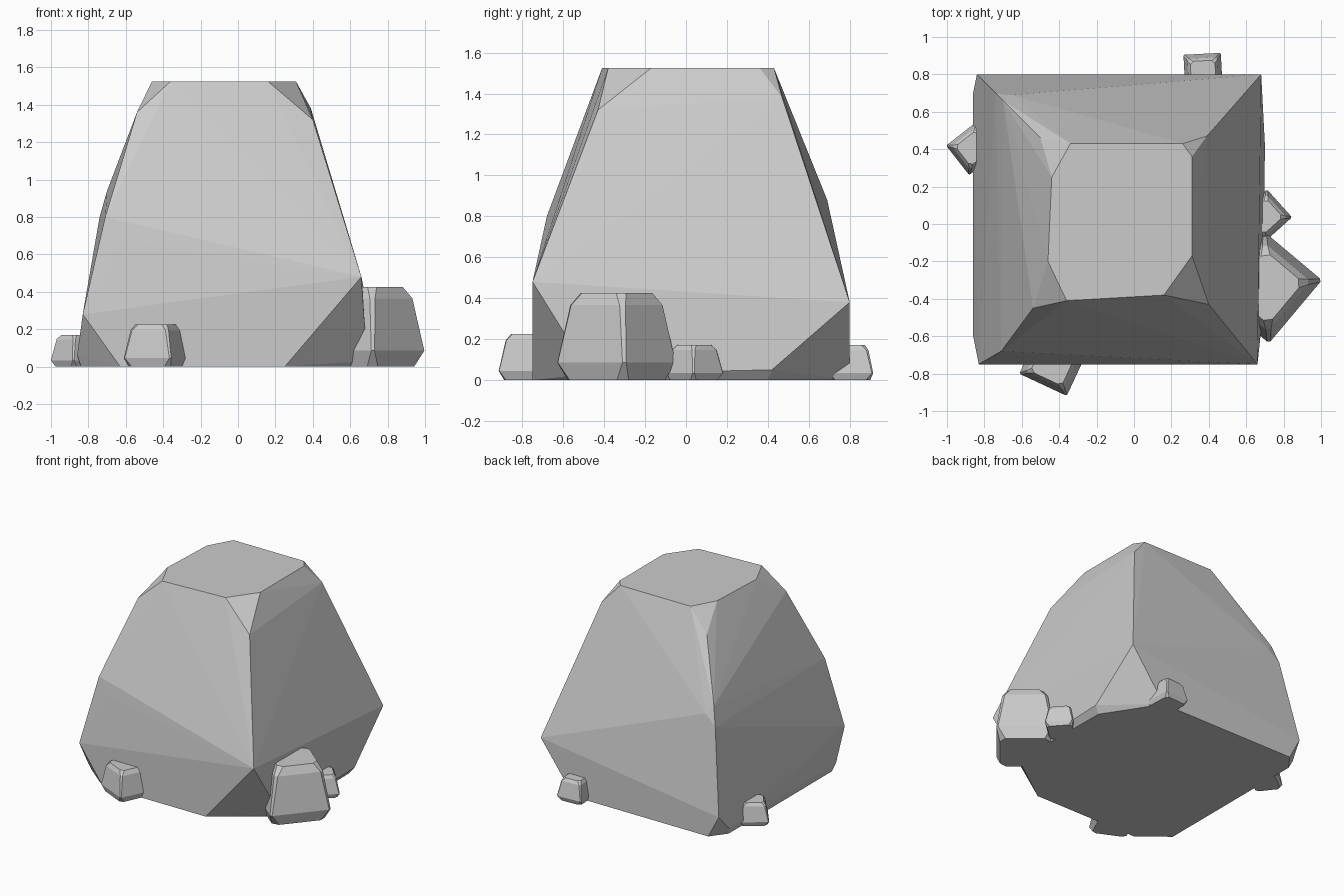
import bpy, bmesh
from math import radians
from mathutils import Vector, Matrix

if "Cube" in bpy.data.objects:
    bpy.data.objects.remove(bpy.data.objects["Cube"])


def hull_object(name, points, matrix=Matrix.Identity(4)):
    bm = bmesh.new()
    for p in points:
        bm.verts.new(matrix @ Vector(p))
    res = bmesh.ops.convex_hull(bm, input=bm.verts)
    loose = [v for v in bm.verts if not v.link_faces]
    bmesh.ops.delete(bm, geom=loose, context='VERTS')
    bmesh.ops.dissolve_limit(bm, angle_limit=radians(1.0), verts=bm.verts, edges=bm.edges)
    bmesh.ops.recalc_face_normals(bm, faces=bm.faces)
    me = bpy.data.meshes.new(name)
    bm.to_mesh(me)
    bm.free()
    ob = bpy.data.objects.new(name, me)
    bpy.context.collection.objects.link(ob)
    return ob


# Main boulder: chipped, tapering block
T = 1.525
boulder = [
    # top facet
    (-0.36, -0.41, T), (0.16, -0.38, T), (0.31, -0.17, T), (0.31, 0.36, T),
    (0.26, 0.43, T), (-0.34, 0.43, T), (-0.44, 0.25, T), (-0.46, -0.20, T),
    # shoulder corners
    (-0.54, -0.45, 1.36), (0.40, -0.43, 1.32), (0.39, 0.47, 1.38), (-0.50, 0.46, 1.36),
    # chipped waist corners on the left
    (-0.71, -0.68, 0.80), (-0.63, -0.70, 0.68), (-0.75, -0.70, 0.60),
    (-0.70, 0.66, 0.94), (-0.65, 0.69, 0.88), (-0.74, 0.70, 0.80),
    # widest corners
    (0.66, -0.75, 0.48), (0.68, 0.80, 0.38), (-0.84, 0.80, 0.17), (-0.83, -0.75, 0.28),
    # chipped base
    (0.25, -0.75, 0), (0.69, -0.47, 0.03), (0.70, 0.42, 0.05), (0.67, -0.45, 0),
    (0.66, 0.40, 0), (0.40, 0.80, 0), (-0.75, 0.80, 0), (-0.86, 0.70, 0.05),
    (-0.84, 0.68, 0), (-0.86, -0.60, 0.06), (-0.84, -0.58, 0), (-0.63, -0.75, 0),
]
hull_object("boulder", boulder)


# Small stones: stacked cut-corner rectangles, hulled
def stone(name, x, y, a, b, h, rot):
    pts = []
    for z, s, c in ((0, 0.88, 0.22), (0.2, 1.0, 0.06), (0.86, 0.80, 0.12), (1.0, 0.66, 0.25)):
        for sx in (-1, 1):
            for sy in (-1, 1):
                pts.append((sx * a * s * (1 - c), sy * b * s, z * h))
                pts.append((sx * a * s, sy * b * s * (1 - c), z * h))
    m = Matrix.Translation((x, y, 0)) @ Matrix.Rotation(radians(rot), 4, 'Z')
    hull_object(name, pts, m)


stone("large_stone_right", 0.71, -0.34, 0.22, 0.20, 0.425, 50)
stone("small_stone_right", 0.70, 0.04, 0.105, 0.10, 0.17, 42)
stone("small_stone_back", 0.37, 0.80, 0.10, 0.11, 0.17, 3)
stone("small_stone_left", -0.86, 0.405, 0.105, 0.10, 0.17, 38)
stone("stone_front", -0.44, -0.76, 0.14, 0.11, 0.225, -25)
